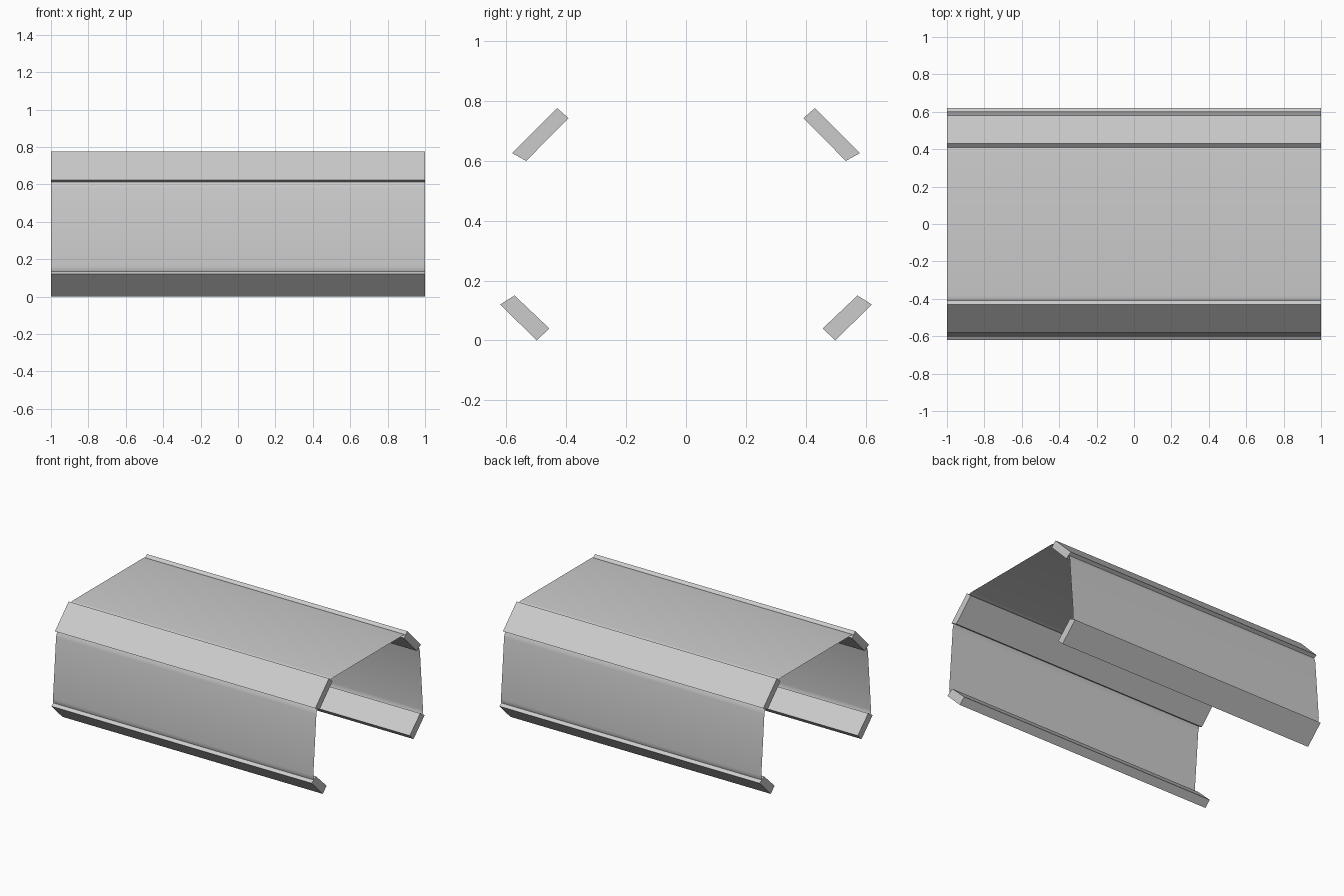
import bpy, bmesh

if "Cube" in bpy.data.objects:
    bpy.data.objects.remove(bpy.data.objects["Cube"])

LENGTH = 2.0


def extrude_profile(name, points, closed, smooth=False):
    """Sweep a (y, z) profile along x; closed profiles get end caps."""
    bm = bmesh.new()
    a = [bm.verts.new((-LENGTH / 2, y, z)) for y, z in points]
    b = [bm.verts.new((LENGTH / 2, y, z)) for y, z in points]
    n = len(points)
    for i in range(n if closed else n - 1):
        j = (i + 1) % n
        bm.faces.new((a[i], a[j], b[j], b[i]))
    if closed:
        bm.faces.new(a)
        bm.faces.new(b)
        bmesh.ops.recalc_face_normals(bm, faces=bm.faces)
    for f in bm.faces:
        f.smooth = smooth
    me = bpy.data.meshes.new(name)
    bm.to_mesh(me)
    bm.free()
    ob = bpy.data.objects.new(name, me)
    bpy.context.collection.objects.link(ob)
    return ob


# Profiles for the +y side
upper_rail = [(0.43, 0.775), (0.392, 0.742), (0.533, 0.599), (0.58, 0.625)]
lower_rail = [(0.572, 0.15), (0.62, 0.12), (0.498, 0.0), (0.456, 0.04)]
# Thin side sheet, curling slightly into the rails at both ends
side_sheet = [(0.597, 0.134), (0.601, 0.146), (0.602, 0.165),
              (0.568, 0.580), (0.564, 0.596), (0.557, 0.612)]

for side, s in (("back", 1), ("front", -1)):
    for part, prof in (("upper_rail", upper_rail), ("lower_rail", lower_rail)):
        extrude_profile(f"{side}_{part}", [(s * y, z) for y, z in prof], True)
    pts = [(s * y, z) for y, z in side_sheet]
    # keep the sheet normals facing outwards
    extrude_profile(f"{side}_panel", pts[::-1] if s > 0 else pts, False, True)

# Thin top sheet, symmetric about y = 0
half = [(0.385, 0.764), (0.40, 0.762), (0.412, 0.757)]
top = [(-y, z) for y, z in reversed(half)] + half
extrude_profile("top_panel", top[::-1], False, True)
